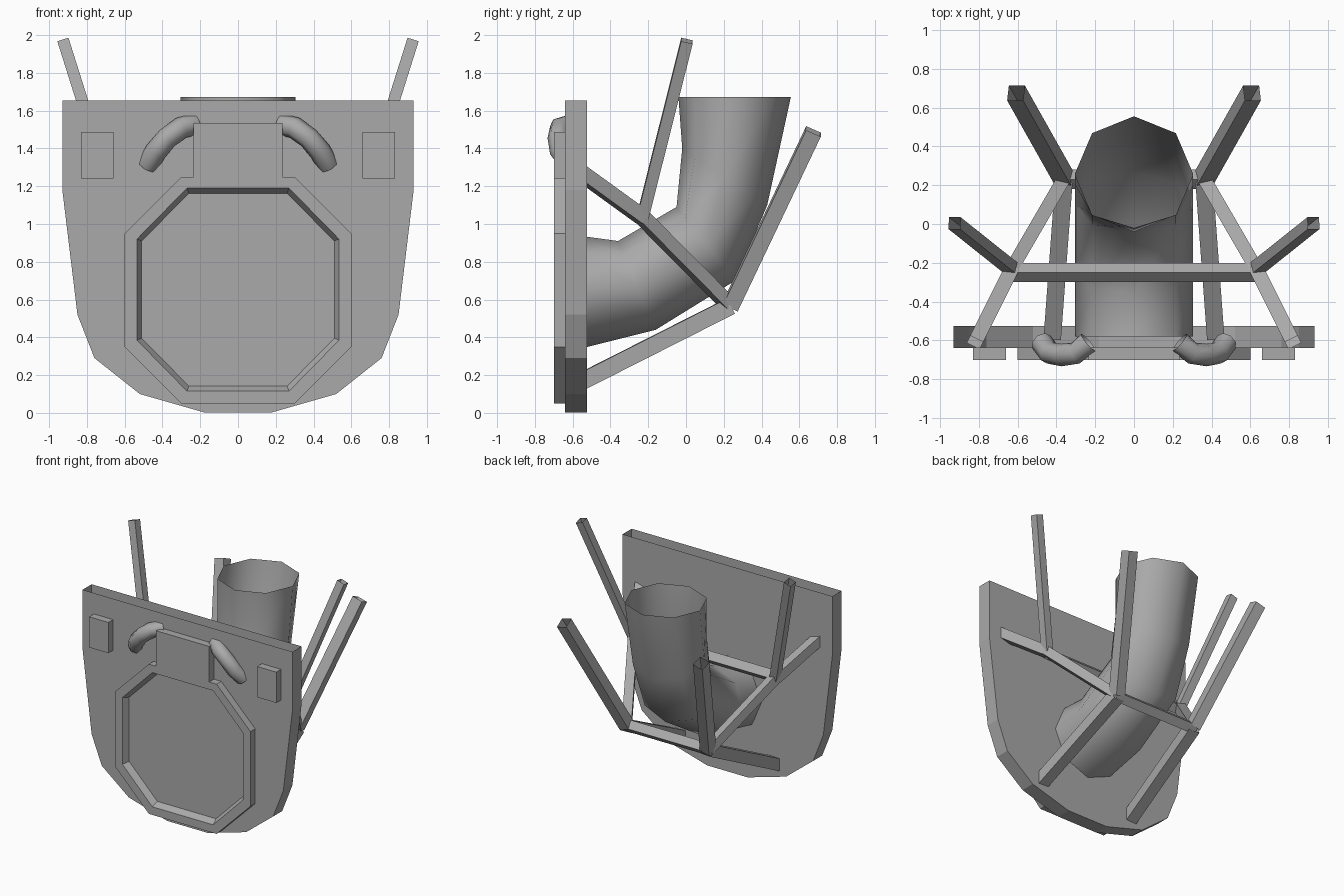
import bpy, bmesh
from mathutils import Vector

cube = bpy.data.objects.get("Cube")
if cube:
    bpy.data.objects.remove(cube, do_unlink=True)

GREY = (0.4, 0.4, 0.4, 1.0)
grey = bpy.data.materials.new("plain grey")
grey.use_nodes = True
grey.diffuse_color = GREY
grey.node_tree.nodes["Principled BSDF"].inputs["Base Color"].default_value = GREY


def finish(bm, name, smooth=False):
    bmesh.ops.recalc_face_normals(bm, faces=bm.faces[:])
    for f in bm.faces:
        f.smooth = smooth
    mesh = bpy.data.meshes.new(name)
    bm.to_mesh(mesh)
    bm.free()
    mesh.materials.append(grey)
    obj = bpy.data.objects.new(name, mesh)
    bpy.context.collection.objects.link(obj)
    return obj


def loop(bm, points):
    return [bm.verts.new(p) for p in points]


def bridge(bm, a, b, closed=True):
    n = len(a)
    for i in range(n if closed else n - 1):
        j = (i + 1) % n
        bm.faces.new((a[i], a[j], b[j], b[i]))


def mirrored(half):
    """Full (x, z) outline from its +x half, listed top to bottom."""
    return half + [(-x, z) for x, z in reversed(half)]


def at_y(outline, y):
    return [(x, y, z) for x, z in outline]


def rings_tube(name, rings, smooth):
    """Open-ended tube through a list of rings."""
    bm = bmesh.new()
    loops = [loop(bm, r) for r in rings]
    for a, b in zip(loops, loops[1:]):
        bridge(bm, a, b)
    return finish(bm, name, smooth)


def bar(name, start, end, size, ref):
    """Open-ended square bar; one pair of sides is turned towards ref."""
    start, end = Vector(start), Vector(end)
    d = (end - start).normalized()
    u = d.cross(Vector(ref)).normalized() * size / 2
    v = d.cross(u)
    corners = [u + v, v - u, -u - v, u - v]
    return rings_tube(name, [[p + c for c in corners] for p in (start, end)], False)


def octagon(radius_x, radius_z, a, b):
    """Unit corner directions, used by both the duct and the handles."""
    c = 0.7071
    return [(0, 1), (c, c), (1, 0), (c, -c), (0, -1), (-c, -c), (-1, 0), (-c, c)]


CORNERS = octagon(1, 1, 0, 0)

# Main plate: hollow shell, open along the top edge
shell = mirrored([(.93, 1.655), (.93, 1.18), (.85, .52), (.76, .29), (.52, .1), (.18, .003)])
bm = bmesh.new()
front = loop(bm, at_y(shell, -.64))
back = loop(bm, at_y(shell, -.525))
bridge(bm, front, back, closed=False)
bm.faces.new(front)
bm.faces.new(back)
finish(bm, "main_plate")

# Hatch: raised frame with a top tab and a recessed octagonal panel
frame = mirrored([(.235, 1.535), (.235, 1.25), (.3, 1.25), (.6, .95), (.6, .35), (.3, .05)])
rim = mirrored([(.27, 1.19), (.535, .92), (.535, .385), (.27, .115)])
panel = mirrored([(.26, 1.162), (.51, .91), (.51, .395), (.26, .142)])
bm = bmesh.new()
base = loop(bm, at_y(frame, -.635))
face = loop(bm, at_y(frame, -.7))
lip = loop(bm, at_y(rim, -.7))
floor = loop(bm, at_y(panel, -.65))
bridge(bm, base, face)
bridge(bm, lip, floor)
bm.faces.new(floor)
edges = [bm.edges.get((ring[i - 1], ring[i])) for ring in (face, lip) for i in range(len(ring))]
bmesh.ops.triangle_fill(bm, use_beauty=True, use_dissolve=False, edges=edges)
finish(bm, "hatch")

# Bent duct: eight-sided rings given by their upper and lower (y, z) points
sections = [((-.58, .94), (-.58, .335)), ((-.36, .91), (-.16, .44)),
            ((-.05, 1.09), (.26, .7)), ((-.02, 1.4), (.43, 1.1)),
            ((-.04, 1.672), (.555, 1.672))]
rings = []
for top, bottom in sections:
    top, bottom = Vector((0, *top)), Vector((0, *bottom))
    mid, half = (top + bottom) / 2, (top - bottom) / 2
    rings.append([mid + half * b + Vector((.305 * a, 0, 0)) for a, b in CORNERS])
rings_tube("bent_duct", rings, True)

for side, s in (("left", 1), ("right", -1)):
    # Small box on the plate
    x0, x1 = .66, .83
    square = [(s * x0, 1.242), (s * x1, 1.242), (s * x1, 1.488), (s * x0, 1.488)]
    bm = bmesh.new()
    back, front = loop(bm, at_y(square, -.635)), loop(bm, at_y(square, -.7))
    bridge(bm, back, front)
    bm.faces.new(front)
    finish(bm, side + "_box")

    # Curved grab handle
    path = [Vector((s * x, y, z)) for x, y, z in
            ((.235, -.61, 1.525), (.3, -.665, 1.51), (.375, -.675, 1.455),
             (.435, -.665, 1.385), (.475, -.61, 1.315))]
    rings = []
    for i, p in enumerate(path):
        d = (path[min(i + 1, 4)] - path[max(i - 1, 0)]).normalized()
        u = d.cross(Vector((0, 1, 0))).normalized()
        v = d.cross(u)
        rings.append([p + (u * a + v * b) * .058 for a, b in CORNERS])
    rings_tube(side + "_handle", rings, True)

    # Support frame: braces from the plate and free-standing posts
    low = (s * .36, .235, .565)
    high = (s * .63, -.23, 1.035)
    bar(side + "_lower_brace", (s * .42, -.575, .155), low, .09, (0, 0, 1))
    bar(side + "_diagonal_brace", low, high, .07, (0, 0, 1))
    bar(side + "_upper_brace", high, (s * .82, -.61, 1.31), .075, (0, 0, 1))
    bar(side + "_rear_post", low, (s * .608, .675, 1.49), .085, (0, 1, 0))
    bar(side + "_front_post", high, (s * .925, .005, 1.97), .062, (0, 1, 0))

# Cross bars joining the two sides
bar("lower_cross_bar", (-.38, .23, .565), (.38, .23, .565), .07, (0, 1, 1))
bar("upper_cross_bar", (-.64, -.25, 1.035), (.64, -.25, 1.035), .07, (0, 1, 1))
